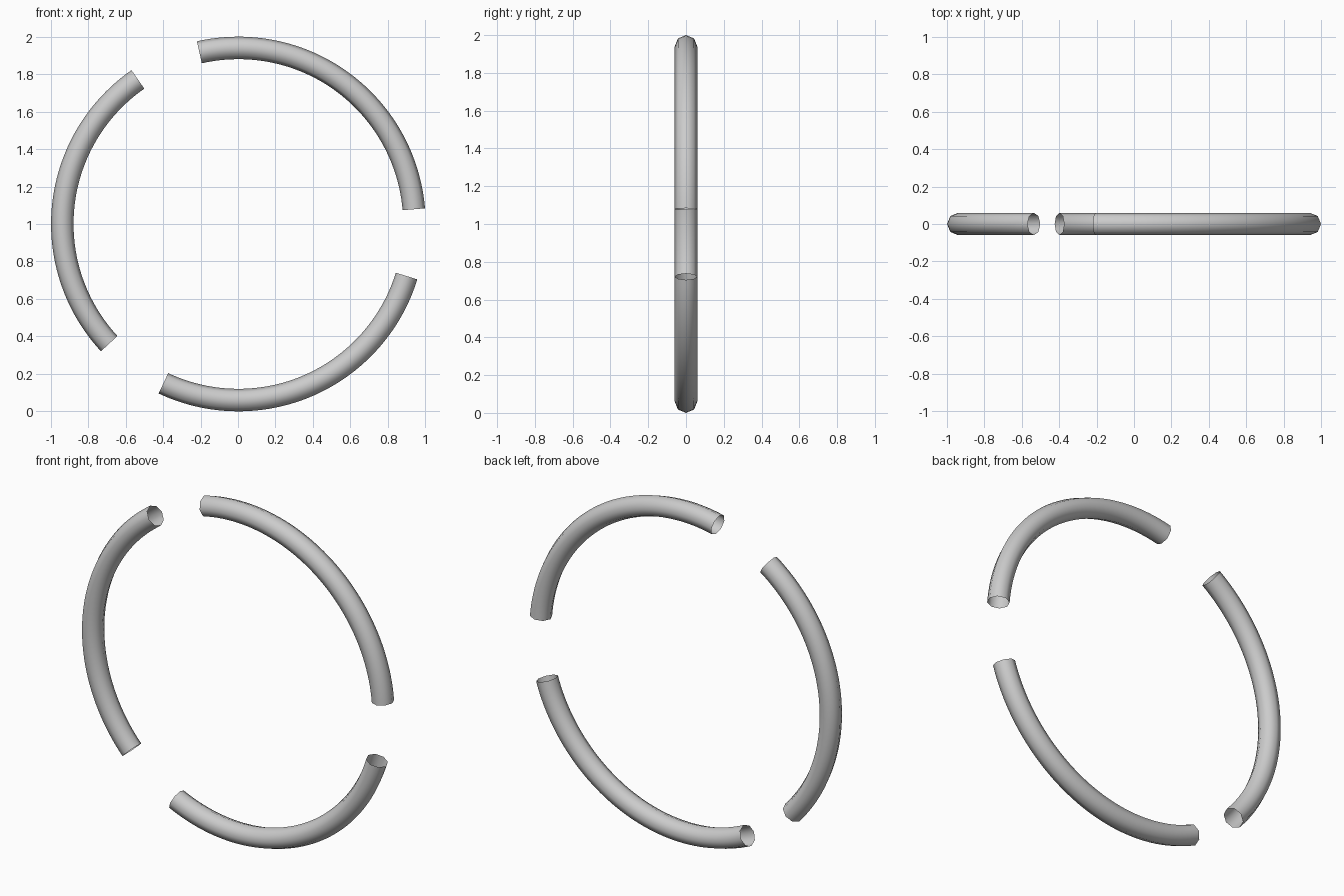
import bpy
from math import cos, sin, radians, tau

if "Cube" in bpy.data.objects:
    bpy.data.objects.remove(bpy.data.objects["Cube"])

RING, TUBE = 0.94, 0.06     # ring and tube radius
SIDES, STEPS = 8, 48        # tube sides, steps along each arc
START, SPAN = 4.8, 98.0     # degrees


def arc_tube(name, start):
    """Open-ended eight-sided tube along part of an upright ring."""
    verts, faces = [], []
    for i in range(STEPS + 1):
        a = radians(start + SPAN * i / STEPS)
        for j in range(SIDES):
            b = tau * j / SIDES
            r = RING + TUBE * cos(b)
            verts.append((0.002 + r * cos(a), TUBE * sin(b), 1 + r * sin(a)))
    for i in range(STEPS):
        for j in range(SIDES):
            k = (j + 1) % SIDES
            p, q = i * SIDES, (i + 1) * SIDES
            faces.append((p + j, p + k, q + k, q + j))
    mesh = bpy.data.meshes.new(name)
    mesh.from_pydata(verts, [], faces)
    # Outward normals, smooth shading
    mesh.flip_normals()
    mesh.polygons.foreach_set("use_smooth", [True] * len(mesh.polygons))
    f = mesh.polygons[0]
    if (f.center.x - 0.002) * f.normal.x < 0:
        mesh.flip_normals()
    mesh.update()
    bpy.context.collection.objects.link(bpy.data.objects.new(name, mesh))


# Three equal arcs, 120 degrees apart
for n, name in enumerate(("upper_arc", "left_arc", "lower_arc")):
    arc_tube(name, START + 120 * n)
